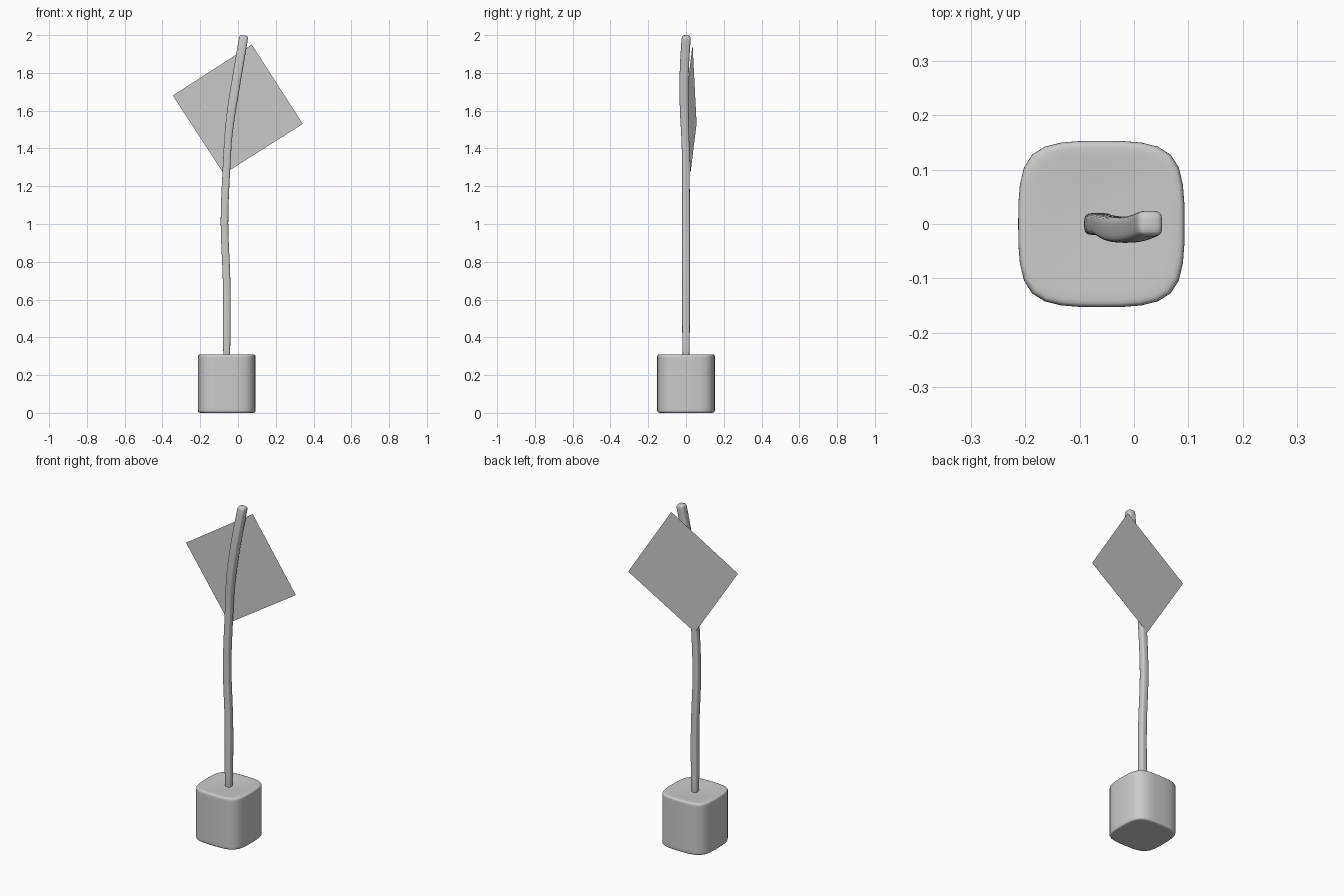
import bpy, bmesh
from mathutils import Vector

if "Cube" in bpy.data.objects:
    bpy.data.objects.remove(bpy.data.objects["Cube"])

# Square section with a midpoint on every side
SECTION = [(-1, -1), (0, -1), (1, -1), (1, 0), (1, 1), (0, 1), (-1, 1), (-1, 0)]


def finish(name, bm, levels=0):
    bmesh.ops.recalc_face_normals(bm, faces=bm.faces)
    mesh = bpy.data.meshes.new(name)
    bm.to_mesh(mesh)
    bm.free()
    obj = bpy.data.objects.new(name, mesh)
    bpy.context.collection.objects.link(obj)
    if levels:
        mesh.polygons.foreach_set("use_smooth", [True] * len(mesh.polygons))
        mod = obj.modifiers.new("Smooth", "SUBSURF")
        mod.levels = mod.render_levels = levels
    return obj


def loft(name, rings, start, end, levels=2):
    """rings: (centre, half width, direction); capped with fans at start and end."""
    bm = bmesh.new()
    loops = []
    for centre, half, direction in rings:
        d = Vector(direction).normalized()
        u = Vector((0, 1, 0)).cross(d).normalized()
        v = d.cross(u)
        loops.append([bm.verts.new(Vector(centre) + half * (a * u + b * v))
                      for a, b in SECTION])
    n = len(SECTION)
    for lo, hi in zip(loops, loops[1:]):
        for i in range(n):
            j = (i + 1) % n
            bm.faces.new((lo[i], lo[j], hi[j], hi[i]))
    for loop, tip in ((loops[0], start), (loops[-1], end)):
        c = bm.verts.new(tip)
        for i in range(0, n, 2):
            bm.faces.new((loop[i - 1], loop[i], loop[i + 1], c))
    return finish(name, bm, levels)


# Rounded base block with a slightly dished top
CX, HALF = -0.06, 0.153
profile = [(0, 0.87), (0, 1), (0.022, 1), (0.05, 1),
           (0.26, 1), (0.288, 1), (0.31, 1), (0.31, 0.87)]
loft("base_block", [((CX, 0, z), HALF * s, (0, 0, 1)) for z, s in profile],
     (CX, 0, 0.004), (CX, 0, 0.295))

# Bent post rising from the block
path = [Vector(p) for p in [
    (-0.06, 0, 0.26), (-0.06, 0, 0.5), (-0.058, 0, 0.74), (-0.078, 0, 1.0),
    (-0.06, 0, 1.3), (-0.054, -0.003, 1.45), (-0.036, -0.010, 1.6),
    (-0.002, -0.012, 1.8), (0.027, 0.0, 1.97), (0.031, 0.002, 1.998)]]
rings = []
for i, p in enumerate(path):
    direction = path[min(i + 1, len(path) - 1)] - path[max(i - 1, 0)]
    rings.append((p, 0.020 if i < 6 else 0.024, direction))
loft("post", rings, path[0], path[-1])

# Flat square panel hung corner-up behind the post
bm = bmesh.new()
corners = [(-0.345, 1.68), (-0.075, 1.265), (0.343, 1.53), (0.073, 1.95)]
bm.faces.new([bm.verts.new((x, 0.029 + 0.079 * x, z)) for x, z in corners])
finish("sign_panel", bm)
